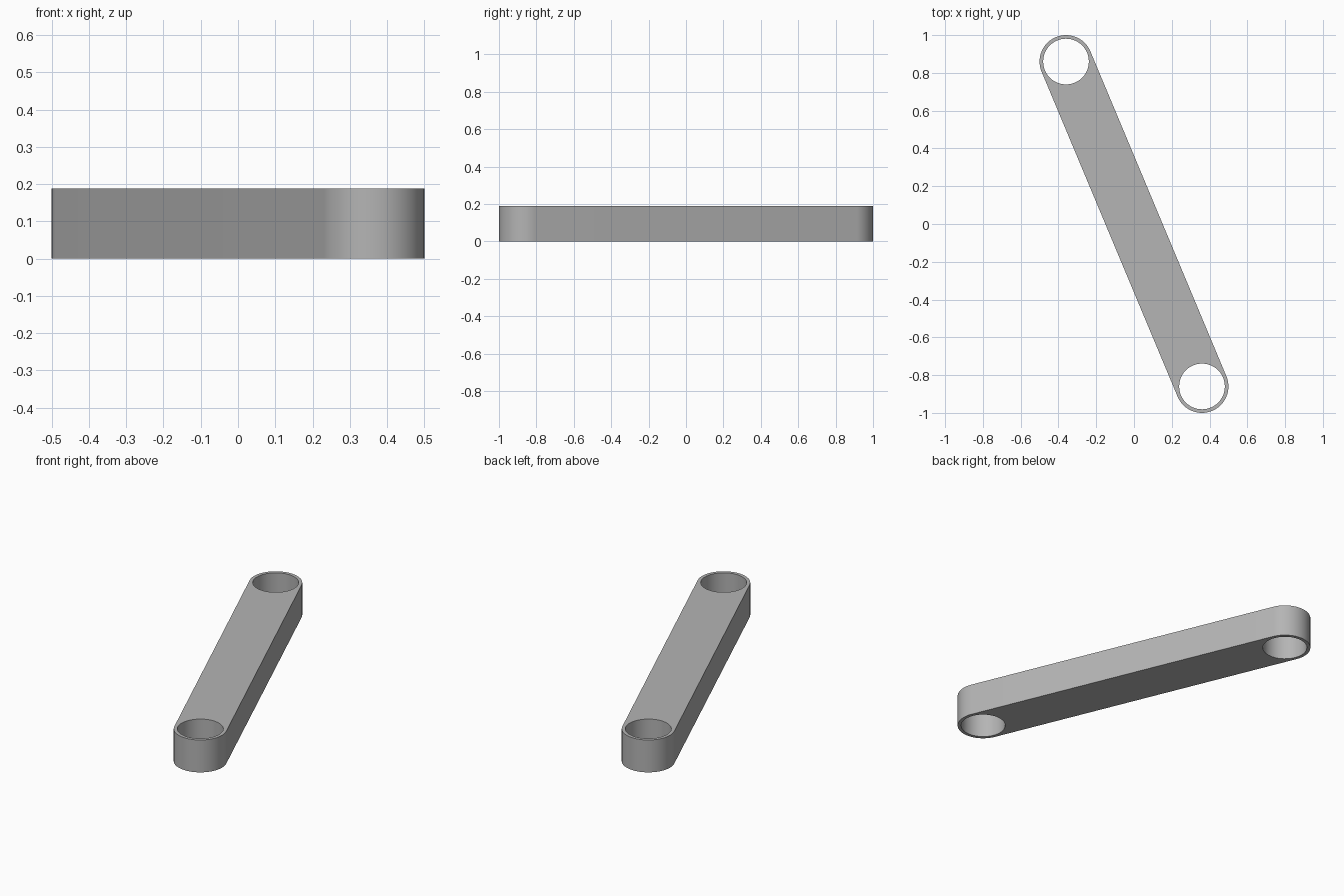
import bpy, bmesh
from math import atan2, cos, sin, pi
from mathutils import Vector

cube = bpy.data.objects.get("Cube")
if cube:
    bpy.data.objects.remove(cube, do_unlink=True)

END = Vector((0.36, -0.86))      # centre of the front eye; the other is opposite
OUTER, HOLE, HEIGHT = 0.14, 0.121, 0.188
STEPS = 48

# Plain grey metal
metal = bpy.data.materials.new("grey metal")
metal.use_nodes = True
grey = (0.46, 0.46, 0.46, 1)
metal.diffuse_color = grey
metal.node_tree.nodes["Principled BSDF"].inputs["Base Color"].default_value = grey


def arc(centre, radius, start, sweep, count):
    angles = [start + sweep * i / STEPS for i in range(count)]
    return [(centre.x + radius * cos(a), centre.y + radius * sin(a), 0) for a in angles]


def add_loop(bm, points):
    verts = [bm.verts.new(p) for p in points]
    return [bm.edges.new((v, verts[i - 1])) for i, v in enumerate(verts)]


# Link outline: two half circles joined by straight sides, with a hole at each end
bm = bmesh.new()
along = atan2(END.y, END.x)
edges = add_loop(bm, arc(END, OUTER, along - pi / 2, pi, STEPS + 1)
                 + arc(-END, OUTER, along + pi / 2, pi, STEPS + 1))
for centre in (END, -END):
    edges += add_loop(bm, arc(centre, HOLE, along, 2 * pi, STEPS))
bmesh.ops.triangle_fill(bm, use_beauty=True, edges=edges)

# Raise the flat plate into a solid bar
plate = bmesh.ops.extrude_face_region(bm, geom=bm.faces[:], use_keep_orig=True)
top = [g for g in plate["geom"] if isinstance(g, bmesh.types.BMVert)]
bmesh.ops.translate(bm, verts=top, vec=(0, 0, HEIGHT))
bmesh.ops.recalc_face_normals(bm, faces=bm.faces)

mesh = bpy.data.meshes.new("link_bar")
bm.to_mesh(mesh)
bm.free()
mesh.materials.append(metal)
link = bpy.data.objects.new("link_bar", mesh)
bpy.context.collection.objects.link(link)

# Smooth round walls, crisp rims
bpy.ops.object.select_all(action="DESELECT")
link.select_set(True)
bpy.context.view_layer.objects.active = link
bpy.ops.object.shade_smooth_by_angle(angle=pi / 6)
